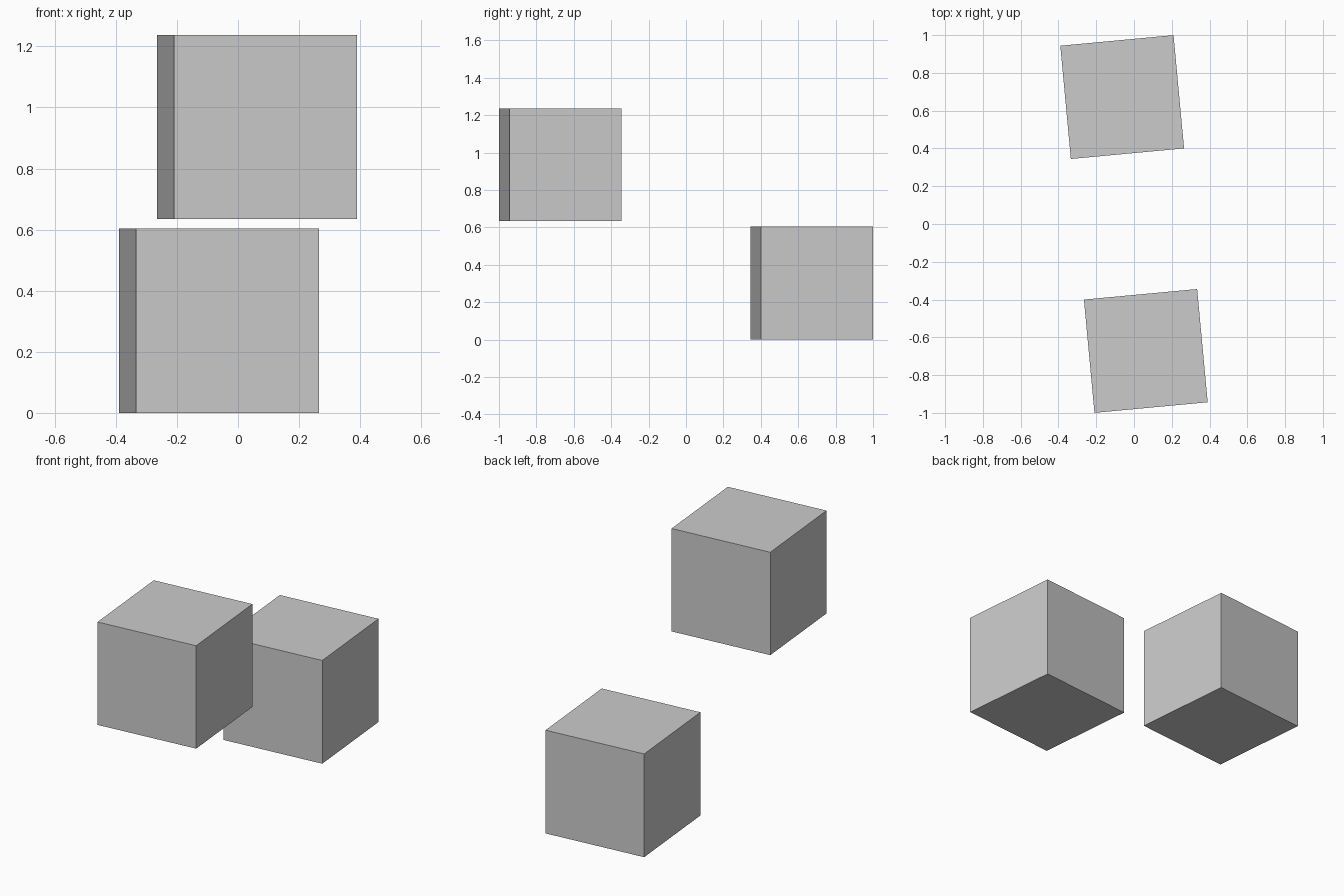
import bpy
import math

if "Cube" in bpy.data.objects:
    bpy.data.objects.remove(bpy.data.objects["Cube"])

SIZE = 0.602
TURN = math.radians(5.32)


def add_cube(name, x, y, z_bottom, height):
    bpy.ops.mesh.primitive_cube_add(size=1, location=(x, y, z_bottom + height / 2),
                                    rotation=(0, 0, TURN))
    cube = bpy.context.object
    cube.name = name
    cube.scale = (SIZE, SIZE, height)


# Low cube at the back, raised cube at the front
add_cube("lower_back_cube", -0.0625, 0.672, 0.0, 0.604)
add_cube("upper_front_cube", 0.0625, -0.672, 0.635, 0.602)
